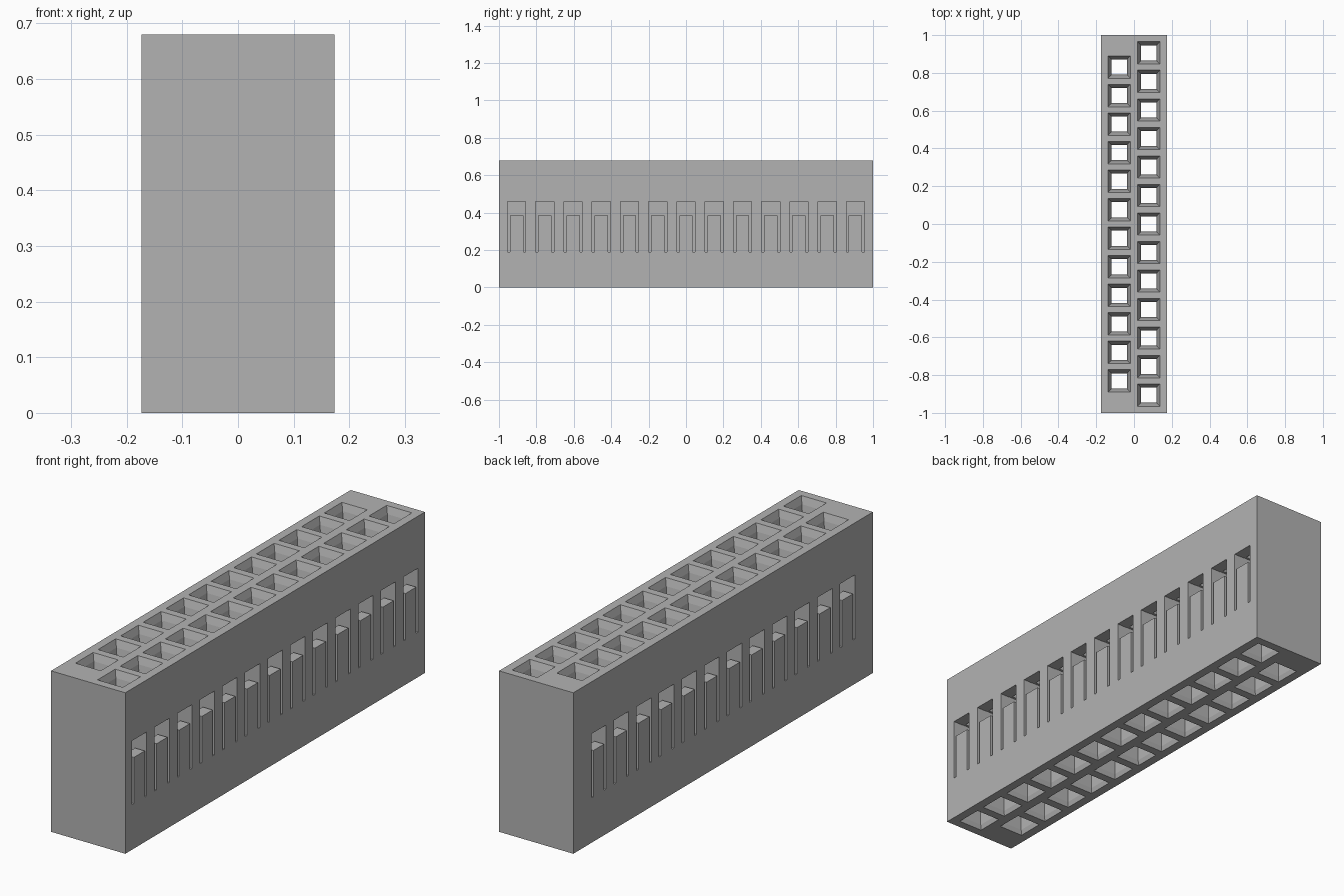
import bpy, bmesh

if "Cube" in bpy.data.objects:
    bpy.data.objects.remove(bpy.data.objects["Cube"], do_unlink=True)

HALF_X, HEIGHT = 0.1735, 0.68
ROW_X, PITCH = 0.078, 0.151
ROWS = ((1, 13), (-1, 12))          # side and number of contacts in each row

grey = bpy.data.materials.new("housing grey")
grey.use_nodes = True
grey.diffuse_color = (0.45, 0.45, 0.45, 1)
grey.node_tree.nodes["Principled BSDF"].inputs["Base Color"].default_value = (0.45, 0.45, 0.45, 1)


def make_object(name, bm):
    bmesh.ops.recalc_face_normals(bm, faces=bm.faces)
    mesh = bpy.data.meshes.new(name)
    bm.to_mesh(mesh)
    bm.free()
    mesh.materials.append(grey)
    obj = bpy.data.objects.new(name, mesh)
    bpy.context.collection.objects.link(obj)
    return obj


def square_loft(bm, x, y, rings):
    """Closed stack of square rings given as (half width, height)."""
    loops = [[bm.verts.new((x + sx * h, y + sy * h, z))
              for sx, sy in ((-1, -1), (1, -1), (1, 1), (-1, 1))] for h, z in rings]
    for a, b in zip(loops, loops[1:]):
        for i in range(4):
            j = (i + 1) % 4
            bm.faces.new((a[i], a[j], b[j], b[i]))
    bm.faces.new(loops[0][::-1])
    bm.faces.new(loops[-1])


def prism(bm, outline, x0, x1):
    """Extrude a (y, z) outline along x."""
    a = [bm.verts.new((x0, y, z)) for y, z in outline]
    b = [bm.verts.new((x1, y, z)) for y, z in outline]
    n = len(a)
    for i in range(n):
        j = (i + 1) % n
        bm.faces.new((a[i], a[j], b[j], b[i]))
    bm.faces.new(a[::-1])
    bm.faces.new(b)


# Rectangular housing
bm = bmesh.new()
bmesh.ops.create_cube(bm, size=1)
for v in bm.verts:
    v.co = (v.co.x * 2 * HALF_X, v.co.y * 2, (v.co.z + 0.5) * HEIGHT)
housing = make_object("connector_housing", bm)

# Wide lower cavity, narrow throat and flared entry of each contact
HOLE = ((0.059, -0.02), (0.057, 0), (0.05, 0.02), (0.05, 0.462), (0.04, 0.462),
        (0.04, 0.61), (0.048, 0.65), (0.059, HEIGHT), (0.066, 0.70))

# Upside-down U slot that leaves a latch tongue in the wall
SIDE, INNER, TOP, TONGUE, LOW = 0.049, 0.036, 0.46, 0.385, 0.19
SLOT = ((-SIDE, LOW), (-INNER, LOW), (-INNER, TONGUE), (INNER, TONGUE),
        (INNER, LOW), (SIDE, LOW), (SIDE, TOP), (-SIDE, TOP))

holes, slots = bmesh.new(), bmesh.new()
for side, count in ROWS:
    for i in range(count):
        y = (i - (count - 1) / 2) * PITCH
        square_loft(holes, side * ROW_X, y, HOLE)
        prism(slots, [(y + dy, z) for dy, z in SLOT], side * 0.095, side * 0.2)

# Cut the housing and discard the cutters
for name, cutter_bm in (("contact_hole_cutter", holes), ("latch_slot_cutter", slots)):
    cutter = make_object(name, cutter_bm)
    cutter.hide_render = True
    mod = housing.modifiers.new(name, 'BOOLEAN')
    mod.operation, mod.solver, mod.object = 'DIFFERENCE', 'EXACT', cutter
    bpy.context.view_layer.objects.active = housing
    bpy.ops.object.modifier_apply(modifier=mod.name)
    bpy.data.objects.remove(cutter, do_unlink=True)
